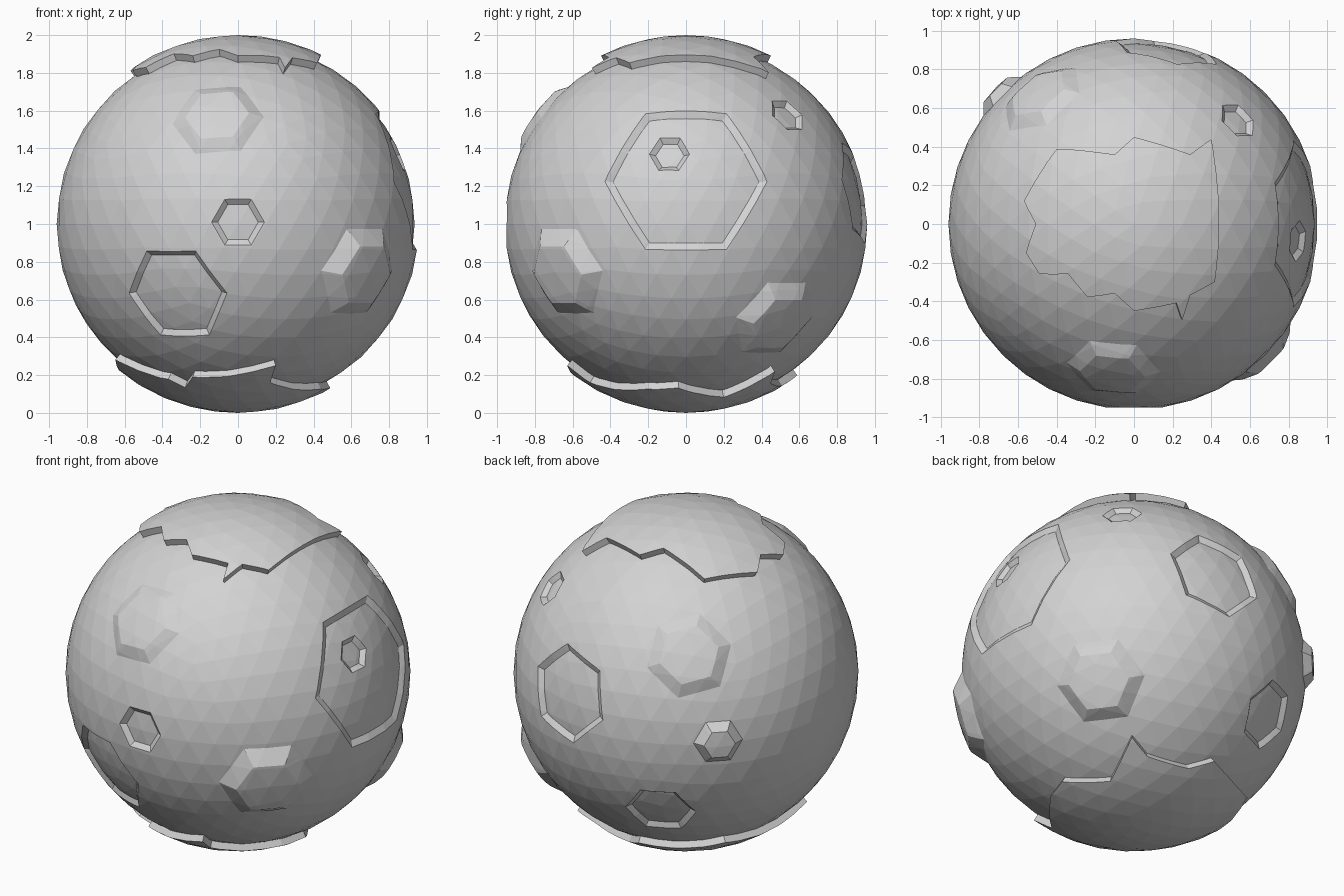
import bpy, bmesh, math
from mathutils import Vector

cube = bpy.data.objects.get("Cube")
if cube:
    bpy.data.objects.remove(cube, do_unlink=True)

RADIUS = 0.96
bm = bmesh.new()
bmesh.ops.create_icosphere(bm, subdivisions=4, radius=RADIUS)


def cut(a, b):
    """Score the surface along the great circle between two directions."""
    a, b = a.normalized() * RADIUS, b.normalized() * RADIUS
    mid, reach = (a + b) / 2, (a - b).length / 2 + 0.13
    faces = [f for f in bm.faces if (f.calc_center_median() - mid).length < reach]
    geom = set(faces)
    for f in faces:
        geom.update(f.edges)
        geom.update(f.verts)
    bmesh.ops.bisect_plane(bm, geom=list(geom), dist=1e-5,
                           plane_co=(0, 0, 0), plane_no=a.cross(b).normalized())


def tidy():
    bmesh.ops.remove_doubles(bm, verts=bm.verts[:], dist=0.001)
    bmesh.ops.triangulate(bm, faces=[f for f in bm.faces if len(f.verts) > 3])


def step(faces, height):
    """Raise or sink a group of faces, leaving upright walls round it."""
    if not faces:
        return
    res = bmesh.ops.extrude_face_region(bm, geom=faces)
    for v in res["geom"]:
        if isinstance(v, bmesh.types.BMVert):
            v.co += v.co.normalized() * height


def cap(outline, sign):
    """Raised polar cap with a jagged edge."""
    pts = [Vector((x, y, sign * math.sqrt(1 - x * x - y * y))) for x, y in outline]
    pairs = list(zip(pts, pts[1:] + pts[:1]))
    for a, b in pairs:
        cut(a, b)
    tidy()
    flat = [((a.x / abs(a.z), a.y / abs(a.z)), (b.x / abs(b.z), b.y / abs(b.z)))
            for a, b in pairs]

    def inside(c):
        if c.z * sign < 0.3:
            return False
        x, y = c.x / abs(c.z), c.y / abs(c.z)
        hit = False
        for (ax, ay), (bx, by) in flat:
            if (ay > y) != (by > y) and x < ax + (bx - ax) * (y - ay) / (by - ay):
                hit = not hit
        return hit

    step([f for f in bm.faces if inside(f.calc_center_median())], 0.04)


def hexagon(place, radius, roll, rings, sink):
    """Hexagonal feature: sloped rings of (scale, height), then a sunk floor."""
    n = Vector(place).normalized()
    right = Vector((0, 0, 1)).cross(n).normalized()
    up = n.cross(right)
    size = math.tan(math.asin(radius / RADIUS))
    turn = [math.radians(roll + 60 * k) for k in range(6)]

    def corner(k, scale):
        t = turn[k % 6]
        return n + (right * math.cos(t) + up * math.sin(t)) * size * scale

    def gauge(p):
        d = p.dot(n)
        if d < 0.3:
            return 99
        x, y = p.dot(right) / d, p.dot(up) / d
        half = math.radians(30)
        return max(x * math.cos(t + half) + y * math.sin(t + half)
                   for t in turn) / (size * math.cos(half))

    for scale, _ in rings:
        for k in range(6):
            cut(corner(k, scale), corner(k + 1, scale))
    for (s0, _), (s1, _) in zip(rings, rings[1:]):
        for k in range(6):
            cut(corner(k, s0), corner(k, s1))
    tidy()

    for v in bm.verts:
        g = gauge(v.co)
        if g >= rings[0][0]:
            continue
        height = rings[-1][1]
        for (s0, h0), (s1, h1) in zip(rings, rings[1:]):
            if s1 <= g <= s0:
                height = h0 + (h1 - h0) * (s0 - g) / (s0 - s1)
        v.co += v.co.normalized() * height
    if sink:
        inner = rings[-1][0] - 1e-4
        step([f for f in bm.faces if gauge(f.calc_center_median()) < inner], -sink)


# Polar caps
cap([(0.44, 0), (0.4, 0.44), (0.29, 0.36), (0, 0.45), (-0.1, 0.36), (-0.4, 0.39),
     (-0.57, 0.12), (-0.51, 0), (-0.56, -0.15), (-0.49, -0.26), (-0.34, -0.26),
     (-0.24, -0.38), (-0.1, -0.36), (0, -0.45), (0.22, -0.41), (0.25, -0.5),
     (0.29, -0.37), (0.42, -0.3)], 1)
cap([(0.49, -0.04), (0.34, 0.2), (0.41, 0.47), (0.28, 0.45), (0.03, 0.51),
     (-0.09, 0.59), (-0.52, 0.36), (-0.65, -0.25), (-0.37, -0.43), (-0.28, -0.41),
     (-0.24, -0.53), (0.2, -0.63), (0.17, -0.51), (0.44, -0.2)], -1)

# Sunken plates with upright walls: place, radius, roll, depth
for place, radius, roll, depth in [
        ((0.53, -0.62, 0.49), 0.26, -10, 0.025),
        ((-0.91, -0.18, 0.27), 0.26, 20, 0.025),
        ((-0.84, 0.19, 0.43), 0.18, 0, 0.02),
        ((-0.64, -0.38, 0.61), 0.13, 10, 0.02),
        ((-0.25, 0.92, -0.11), 0.14, 0, 0.025),
        ((-0.86, -0.38, -0.19), 0.19, 0, 0.04)]:
    hexagon(place, radius, roll, [(1, 0)], depth)

# Shallow basins with sloped walls: place, radius, roll, wall width
for place, radius, roll, width in [
        ((0.92, 0, 0.25), 0.43, 0, 0.04),
        ((0.87, -0.09, 0.38), 0.11, 0, 0.03),
        ((-0.33, -0.81, -0.38), 0.28, 0, 0.03),
        ((0, -0.96, 0.01), 0.14, 0, 0.03),
        ((0.17, 0.92, 0.17), 0.28, -15, 0.035),
        ((0.54, 0.54, 0.58), 0.11, 0, 0.03),
        ((-0.35, 0.75, -0.48), 0.2, 0, 0.03)]:
    hexagon(place, radius, roll, [(1, 0), (1 - width / radius, -0.025)], 0)

# Rimmed craters: place, opening radius, roll, outer scale, rim height, hole depth
for place, radius, roll, outer, rim, hole in [
        ((-0.11, -0.77, 0.57), 0.165, 5, 1.5, 0.03, 0.08),
        ((0.66, -0.66, -0.26), 0.17, 0, 1.6, 0.055, 0.08),
        ((0.65, 0.48, -0.51), 0.165, 0, 1.55, 0.045, 0.07),
        ((-0.49, 0.67, 0.49), 0.165, 15, 1.5, 0.03, 0.07),
        ((-0.69, 0.67, 0.01), 0.085, 0, 1.65, 0.045, 0.05)]:
    hexagon(place, radius, roll, [(outer, 0), (1, rim)], hole)

# Finished body, standing on the ground
bmesh.ops.recalc_face_normals(bm, faces=bm.faces[:])
bmesh.ops.translate(bm, verts=bm.verts[:], vec=(0, 0, 1))
mesh = bpy.data.meshes.new("cratered_sphere")
bm.to_mesh(mesh)
bm.free()
body = bpy.data.objects.new("cratered_sphere", mesh)
bpy.context.scene.collection.objects.link(body)

grey = bpy.data.materials.new("light_grey")
grey.use_nodes = True
colour = (0.65, 0.65, 0.65, 1)
grey.diffuse_color = colour
grey.node_tree.nodes["Principled BSDF"].inputs["Base Color"].default_value = colour
mesh.materials.append(grey)
